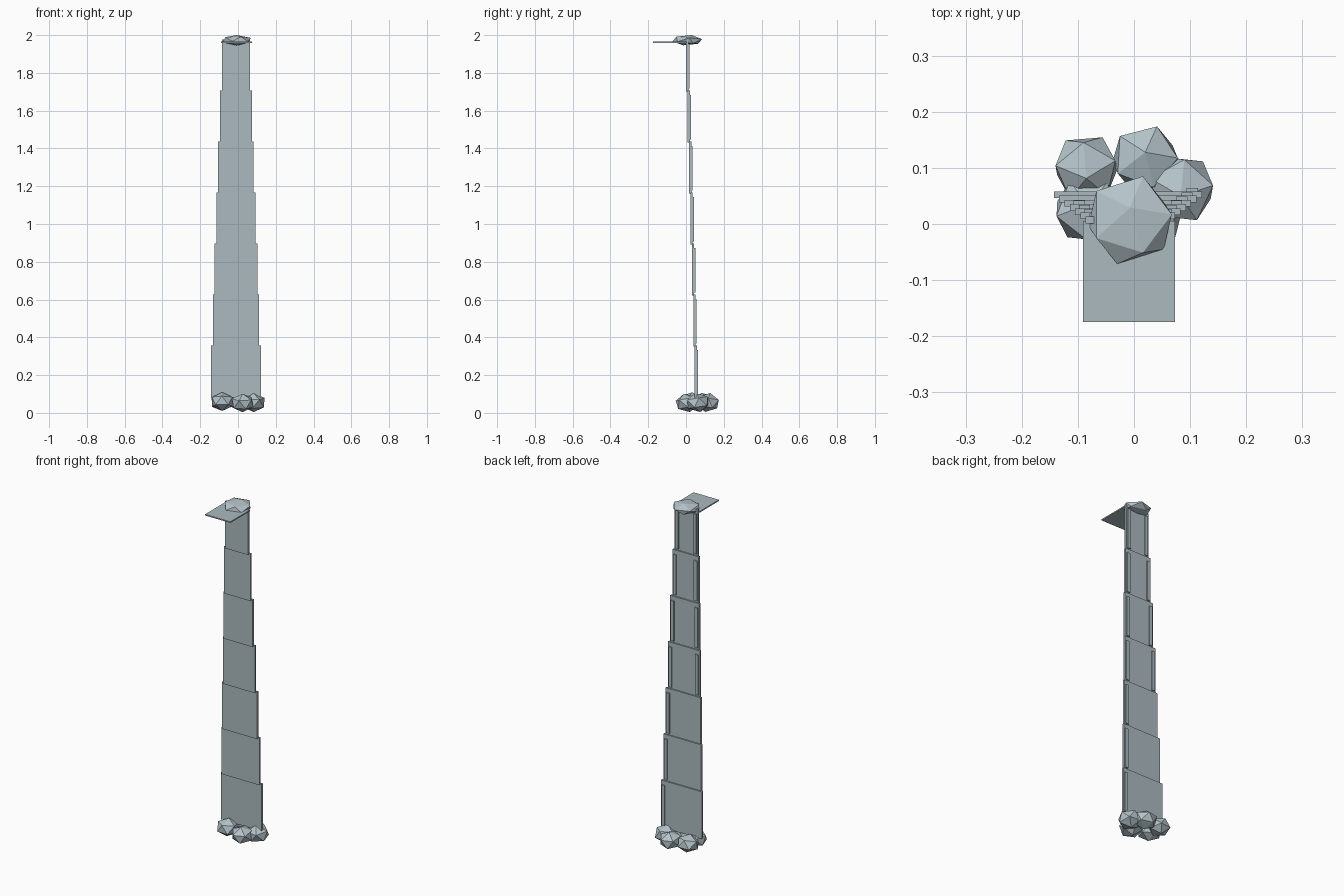
import bpy, bmesh
from mathutils import Matrix, Vector

cube = bpy.data.objects.get("Cube")
if cube:
    bpy.data.objects.remove(cube, do_unlink=True)


def material(name, rgb):
    m = bpy.data.materials.new(name)
    m.use_nodes = True
    m.diffuse_color = (*rgb, 1)
    m.node_tree.nodes["Principled BSDF"].inputs["Base Color"].default_value = (*rgb, 1)
    return m


water = material("water", (0.41, 0.49, 0.52))
foam = material("foam", (0.46, 0.55, 0.59))


def add(name, bm, mat):
    mesh = bpy.data.meshes.new(name)
    bm.to_mesh(mesh)
    bm.free()
    mesh.materials.append(mat)
    obj = bpy.data.objects.new(name, mesh)
    bpy.context.collection.objects.link(obj)
    return obj


def box(name, center, size, mat):
    bm = bmesh.new()
    bmesh.ops.create_cube(bm, size=1, matrix=Matrix.Translation(center) @ Matrix.Diagonal((*size, 1)))
    return add(name, bm, mat)


def blob(name, center, radius, flat, tilt, turn, mat):
    """Squashed icosahedron, tilted before it is flattened."""
    bm = bmesh.new()
    spin = Matrix.Rotation(tilt, 4, 'X') @ Matrix.Rotation(turn, 4, 'Z')
    squash = Matrix.Diagonal((1, 1, flat, 1))
    bmesh.ops.create_icosphere(bm, subdivisions=1, radius=radius,
                               matrix=Matrix.Translation(center) @ squash @ spin)
    return add(name, bm, mat)


# Falling sheet: seven stacked panels that narrow and step forward going up
COUNT, STEP, BASE, MID = 7, 0.27, 0.085, -0.011
for i in range(COUNT):
    t = i / (COUNT - 1)
    width = 0.264 - 0.114 * t
    y = 0.052 - 0.045 * t
    z = BASE + STEP * (i + 0.5)
    box(f"fall_panel_{i + 1}", (MID, y, z), (width, 0.012, STEP + 0.006), water)
    # Raised streaks on the back, near the edges
    edge = width / 2 - 0.017
    box(f"left_streak_{i + 1}", (MID + edge, y + 0.006, z - 0.005), (0.02, 0.012, 0.235), water)
    if i > 2:
        box(f"right_streak_{i + 1}", (MID - edge, y + 0.006, z - 0.005), (0.02, 0.012, 0.235), water)

# Flat stream feeding the fall
box("upper_stream", (-0.009, -0.085, 1.963), (0.164, 0.18, 0.007), water)

# Foam at the lip and around the foot
blob("lip_foam", Vector((-0.007, 0.007, 1.973)), 0.083, 0.34, -0.27, 0, foam)
foot = [
    ((-0.085, 0.1, 0.058), 0.063, 0.3, 0.4),
    ((0.02, 0.115, 0.055), 0.065, -0.2, 1.2),
    ((0.083, 0.063, 0.055), 0.066, 0.2, 0.2),
    ((-0.083, 0.025, 0.06), 0.064, -0.15, 0.9),
    ((0.025, 0.005, 0.053), 0.064, 0.25, 0.6),
]
for i, (center, radius, tilt, turn) in enumerate(foot):
    blob(f"foot_foam_{i + 1}", Vector(center), radius, 0.78, tilt, turn, foam)
